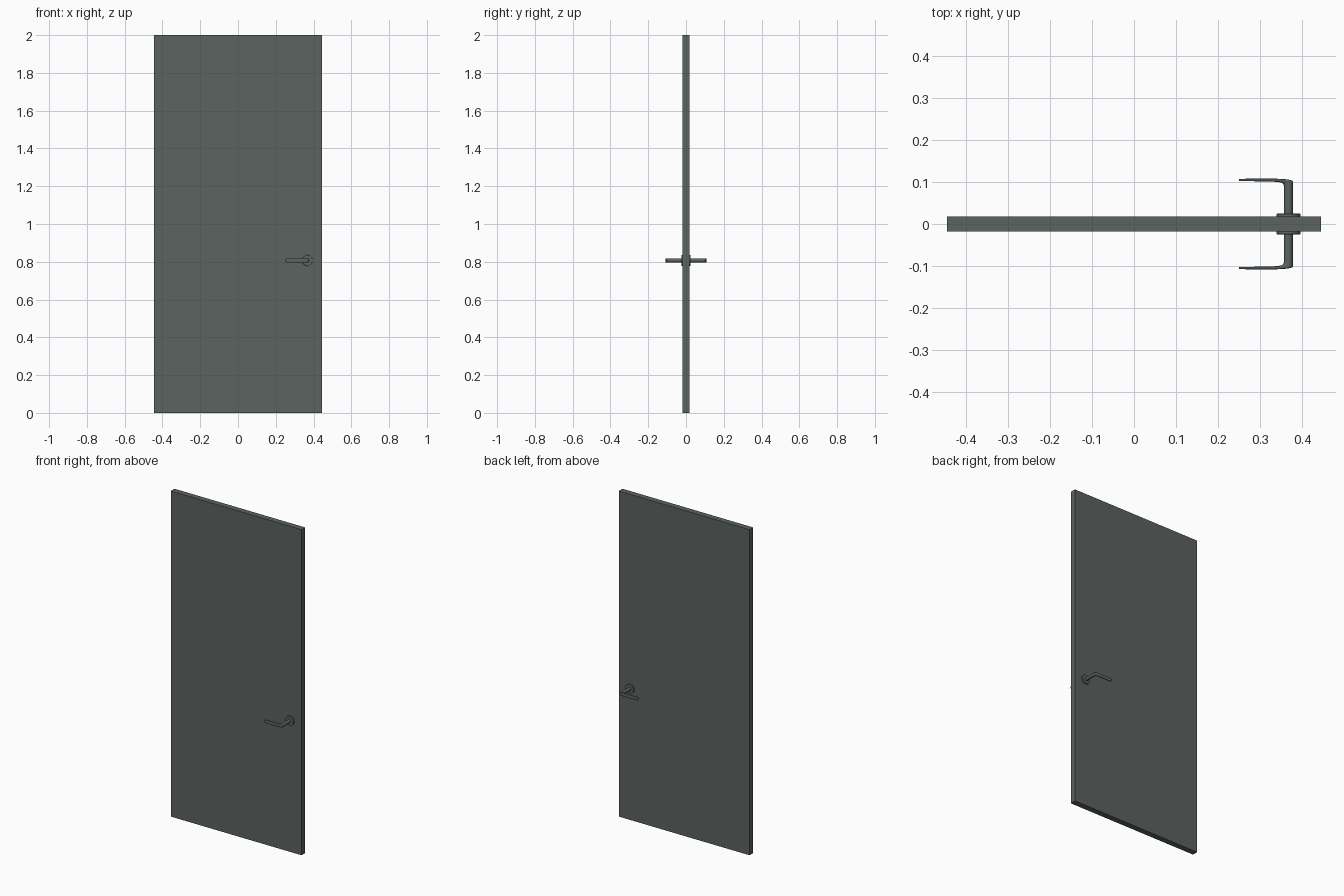
import bpy, bmesh, math

if "Cube" in bpy.data.objects:
    bpy.data.objects.remove(bpy.data.objects["Cube"])

grey = bpy.data.materials.new("slate_grey")
grey.diffuse_color = (0.105, 0.125, 0.120, 1)
grey.use_nodes = True
grey.node_tree.nodes["Principled BSDF"].inputs["Base Color"].default_value = grey.diffuse_color

HX, HZ = 0.367, 0.807   # handle axis


def finish(name, bm, smooth=False):
    bmesh.ops.recalc_face_normals(bm, faces=bm.faces[:])
    me = bpy.data.meshes.new(name)
    bm.to_mesh(me)
    bm.free()
    ob = bpy.data.objects.new(name, me)
    bpy.context.collection.objects.link(ob)
    me.materials.append(grey)
    if smooth:
        bpy.ops.object.select_all(action='DESELECT')
        ob.select_set(True)
        bpy.context.view_layer.objects.active = ob
        bpy.ops.object.shade_smooth_by_angle(angle=math.radians(35))
    return ob


def loft(bm, rings):
    vs = [[bm.verts.new(p) for p in r] for r in rings]
    n = len(vs[0])
    for a, b in zip(vs, vs[1:]):
        for i in range(n):
            j = (i + 1) % n
            bm.faces.new((a[i], a[j], b[j], b[i]))
    bm.faces.new(vs[0])
    bm.faces.new(vs[-1])


# Door slab
bm = bmesh.new()
bmesh.ops.create_cube(bm, size=1)
for v in bm.verts:
    v.co = (v.co.x * 0.888, v.co.y * 0.036, (v.co.z + 0.5) * 2)
finish("door_panel", bm)

# Lever sections: outer x, y, inner x, y, half height, squareness exponent
SECTIONS = [
    (0.3775, 0.017, 0.3565, 0.017, 0.0105, 1.0),
    (0.3775, 0.088, 0.3565, 0.088, 0.0105, 1.0),
    (0.3775, 0.100, 0.3555, 0.094, 0.0105, 0.95),
    (0.3760, 0.103, 0.3530, 0.097, 0.0105, 0.85),
    (0.3700, 0.105, 0.3480, 0.099, 0.0105, 0.65),
    (0.3550, 0.107, 0.3400, 0.100, 0.0105, 0.5),
    (0.3300, 0.108, 0.3250, 0.101, 0.0105, 0.4),
    (0.2600, 0.1075, 0.2600, 0.102, 0.0105, 0.4),
    (0.2550, 0.1073, 0.2550, 0.102, 0.0090, 0.4),
    (0.2515, 0.1071, 0.2515, 0.102, 0.0065, 0.4),
    (0.2500, 0.1070, 0.2500, 0.102, 0.0030, 0.4),
]


def spow(v, e):
    return math.copysign(abs(v) ** e, v)


for side, s in (("front", -1), ("back", 1)):
    # Lever handle
    bm = bmesh.new()
    rings = []
    for ox, oy, ix, iy, hh, e in SECTIONS:
        ring = []
        for k in range(24):
            a = math.tau * k / 24
            c, d = spow(math.cos(a), e), spow(math.sin(a), e)
            ring.append(((ox + ix) / 2 + c * (ox - ix) / 2,
                         s * ((oy + iy) / 2 + c * (oy - iy) / 2),
                         HZ + d * hh))
        rings.append(ring)
    loft(bm, rings)
    finish(side + "_lever", bm, True)

    # Round rosette with a small chamfer
    bm = bmesh.new()
    loft(bm, [[(HX + r * math.cos(math.tau * k / 32), s * y,
                HZ + r * math.sin(math.tau * k / 32)) for k in range(32)]
              for r, y in ((0.0285, 0.017), (0.0285, 0.0235), (0.0275, 0.0245))])
    finish(side + "_rosette", bm, True)
